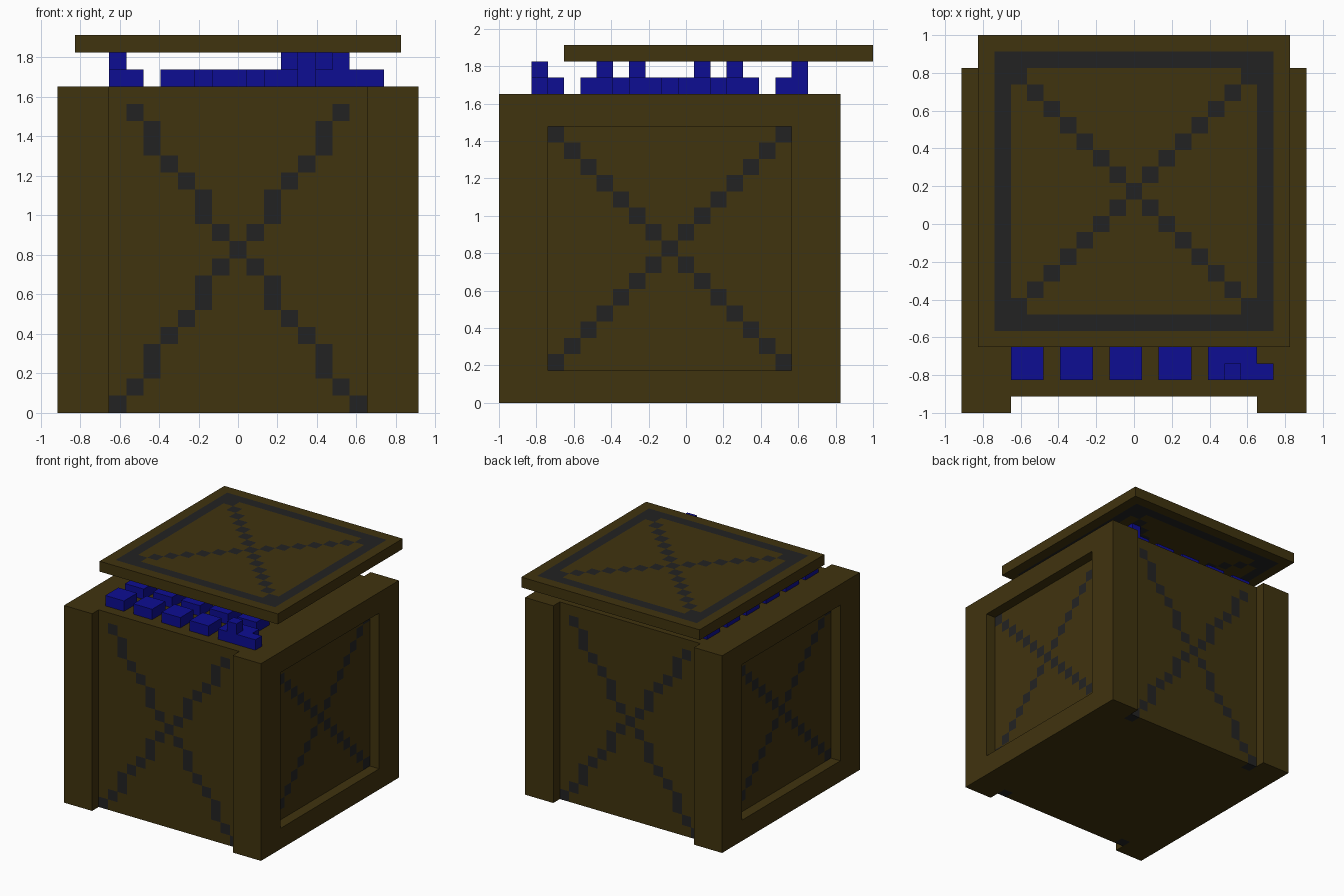
import bpy, bmesh, math
from mathutils import Matrix, Vector

if "Cube" in bpy.data.objects:
    bpy.data.objects.remove(bpy.data.objects["Cube"])

V = 2 / 23          # size of one block; all part sizes below are in blocks
CY = -1             # crate centre in y


def material(name, rgb):
    m = bpy.data.materials.new(name)
    m.diffuse_color = (*rgb, 1)
    m.use_nodes = True
    m.node_tree.nodes["Principled BSDF"].inputs["Base Color"].default_value = m.diffuse_color
    return m


WOOD = material("dark_wood", (0.051, 0.033, 0.0045))
IRON = material("dark_iron", (0.0165, 0.0165, 0.0165))
BLUE = material("blue", (0.004, 0.004, 0.29))


def finish(name, bm, mats):
    bmesh.ops.scale(bm, vec=(V, V, V), verts=bm.verts)
    me = bpy.data.meshes.new(name)
    bm.to_mesh(me)
    bm.free()
    for m in mats:
        me.materials.append(m)
    ob = bpy.data.objects.new(name, me)
    bpy.context.collection.objects.link(ob)
    return ob


def boxes(name, spans, mat):
    """One object from boxes given as (x0, x1, y0, y1, z0, z1)."""
    bm = bmesh.new()
    for x0, x1, y0, y1, z0, z1 in spans:
        size = Matrix.Diagonal((x1 - x0, y1 - y0, z1 - z0, 1))
        mid = Matrix.Translation(((x0 + x1) / 2, (y0 + y1) / 2, (z0 + z1) / 2))
        bmesh.ops.create_cube(bm, size=1, matrix=mid @ size)
    return finish(name, bm, [mat])


def panel(name, nx, ny, place, is_iron):
    """Board one block thick; cells picked by the rule become iron."""
    bm = bmesh.new()
    bmesh.ops.create_grid(bm, x_segments=nx, y_segments=ny, size=0.5,
                          matrix=Matrix.Diagonal((nx, ny, 1, 1)))
    for f in bm.faces:
        c = f.calc_center_median()
        f.material_index = int(is_iron(round(c.x), round(c.y)))
    bm.transform(place)
    ob = finish(name, bm, [WOOD, IRON])
    mod = ob.modifiers.new("thickness", 'SOLIDIFY')
    mod.thickness = V
    mod.offset = -1


def square_cross(i, j):
    return abs(i) == abs(j)


def tall_cross(i, j):
    return j < 9 and abs(i) == int(abs(j) * 0.75 + 0.5)


def lid_pattern(i, j):
    return max(abs(i), abs(j)) == 8 or (abs(i) == abs(j) and abs(i) < 8)


def wall(angle, distance):
    turn = Matrix.Rotation(math.radians(angle), 4, 'Z')
    stand = Matrix.Rotation(math.radians(90), 4, 'X')
    return (Matrix.Translation((0, CY, 9.5)) @ turn
            @ Matrix.Translation((0, -distance, 0)) @ stand)


# Walls with iron crosses
for label, angle in (("front", 0), ("back", 180)):
    panel(label + "_panel", 15, 19, wall(angle, 9.5), tall_cross)
for label, angle in (("right", 90), ("left", -90)):
    panel(label + "_panel", 15, 15, wall(angle, 9.5), square_cross)

# Corner posts and side rails
for side, a, b in (("right", 7.5, 10.5), ("left", -10.5, -7.5)):
    boxes(side + "_front_post", [(a, b, CY - 10.5, CY - 7.5, 0, 19)], WOOD)
    boxes(side + "_back_post", [(a, b, CY + 7.5, CY + 10.5, 0, 19)], WOOD)
    boxes(side + "_bottom_rail", [(a, b, CY - 7.5, CY + 7.5, 0, 2)], WOOD)
    boxes(side + "_top_rail", [(a, b, CY - 7.5, CY + 7.5, 17, 19)], WOOD)

# Floor and packed top surface
for label, z in (("floor", 0), ("top_board", 18)):
    boxes(label, [(-7.5, 7.5, CY - 8.5, CY + 8.5, z, z + 1)], WOOD)

# Lid, lifted and pushed back
panel("lid", 19, 19, Matrix.Translation((0, 2, 22)), lid_pattern)

# Blue goods: rows of small blocks with a few loose pieces
goods = [(x - 0.5, x + 1.5, y - 0.5, y + 1.5, 19, 20)
         for x in range(-7, 6, 3) for y in range(-9, 7, 3)]
loose = [(7, -9), (7, -8), (8, -9), (-2, -2), (1, 0), (4, 3),
         (-3, -4), (0, -1), (3, 2)]
raised = [(6, -9), (3, -5), (-7, -3), (5, 1), (4, 3), (6, 7)]
for cells, z in ((loose, 19), (raised, 20)):
    goods += [(x - 0.5, x + 0.5, y - 0.5, y + 0.5, z, z + 1) for x, y in cells]
boxes("blue_goods", goods, BLUE)
